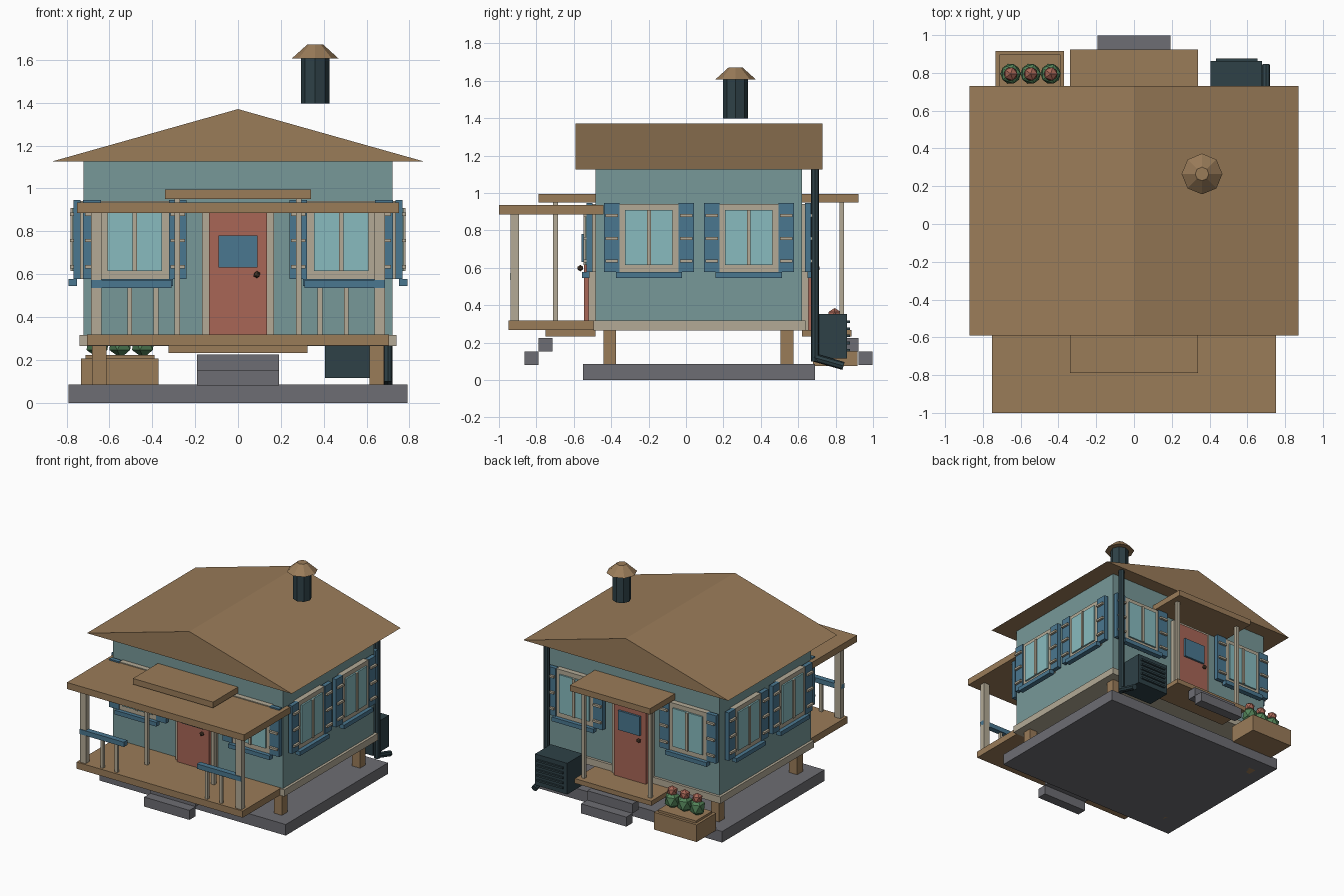
import bpy, bmesh
from mathutils import Vector, Matrix

if "Cube" in bpy.data.objects:
    bpy.data.objects.remove(bpy.data.objects["Cube"])


def material(name, r, g, b):
    lin = [((c / 255 + 0.055) / 1.055) ** 2.4 for c in (r, g, b)]
    m = bpy.data.materials.new(name)
    m.diffuse_color = (*lin, 1)
    m.use_nodes = True
    m.node_tree.nodes["Principled BSDF"].inputs["Base Color"].default_value = m.diffuse_color
    return m


TEAL = material("teal_wall", 119, 152, 152)
WOOD = material("brown_wood", 154, 124, 89)
CREAM = material("cream_trim", 179, 170, 150)
BLUE = material("blue_paint", 74, 119, 144)
GLASS = material("window_glass", 136, 187, 191)
RED = material("brick_red", 168, 102, 86)
GREY = material("grey_stone", 109, 109, 115)
DARK = material("dark_metal", 46, 65, 71)
GREEN = material("leaf_green", 82, 130, 88)
BRONZE = material("bronze", 84, 64, 48)


def make(name, bm, mat):
    bmesh.ops.recalc_face_normals(bm, faces=bm.faces)
    me = bpy.data.meshes.new(name)
    bm.to_mesh(me)
    bm.free()
    me.materials.append(mat)
    ob = bpy.data.objects.new(name, me)
    bpy.context.collection.objects.link(ob)
    return ob


def box(name, mat, x0, x1, y0, y1, z0, z1):
    bm = bmesh.new()
    size = Matrix.Diagonal((abs(x1 - x0), abs(y1 - y0), abs(z1 - z0), 1))
    mid = Matrix.Translation(((x0 + x1) / 2, (y0 + y1) / 2, (z0 + z1) / 2))
    bmesh.ops.create_cube(bm, size=1, matrix=mid @ size)
    return make(name, bm, mat)


def tube(name, mat, p0, p1, r0, r1=None, sides=8):
    p0, p1 = Vector(p0), Vector(p1)
    d = p1 - p0
    bm = bmesh.new()
    m = Matrix.Translation((p0 + p1) / 2) @ Vector((0, 0, 1)).rotation_difference(d).to_matrix().to_4x4()
    bmesh.ops.create_cone(bm, cap_ends=True, segments=sides, radius1=r0,
                          radius2=r0 if r1 is None else r1, depth=d.length, matrix=m)
    return make(name, bm, mat)


def ball(name, mat, c, r, zs=1):
    bm = bmesh.new()
    bmesh.ops.create_icosphere(bm, subdivisions=1, radius=r,
                               matrix=Matrix.Translation(c) @ Matrix.Diagonal((1, 1, zs, 1)))
    return make(name, bm, mat)


# Wall frames: u runs along the wall, d is the distance out from it
WALLS = {
    "front": lambda u, d: (u, -0.485 - d),
    "back": lambda u, d: (-u, 0.62 + d),
    "right": lambda u, d: (0.72 + d, u),
    "left": lambda u, d: (-0.72 - d, u),
}


def panel(wall, part, mat, u0, u1, d0, d1, z0, z1):
    (xa, ya), (xb, yb) = WALLS[wall](u0, d0), WALLS[wall](u1, d1)
    box(f"{wall}_{part}", mat, xa, xb, ya, yb, z0, z1)


def window(wall, c):
    panel(wall, "window_frame", CREAM, c - 0.158, c + 0.158, 0, 0.04, 0.577, 0.942)
    panel(wall, "window_glass", GLASS, c - 0.127, c + 0.127, 0.04, 0.052, 0.615, 0.908)
    panel(wall, "window_mullion", CREAM, c - 0.01, c + 0.01, 0.04, 0.062, 0.615, 0.908)
    panel(wall, "window_sill", BLUE, c - 0.177, c + 0.177, 0.03, 0.07, 0.545, 0.577)
    for s in (-1, 1):
        a, b = c + s * 0.158, c + s * 0.241
        panel(wall, "shutter", BLUE, a, b, 0.015, 0.047, 0.577, 0.945)
        for z in (0.635, 0.757, 0.88):
            panel(wall, "shutter_slat", CREAM, a + s * 0.008, b - s * 0.008, 0.047, 0.064, z - 0.008, z + 0.008)


def entrance(wall):
    # door with frame, pane and knob
    panel(wall, "door_frame", CREAM, -0.168, 0.168, 0, 0.035, 0.265, 0.925)
    panel(wall, "door", RED, -0.135, 0.135, 0.03, 0.06, 0.265, 0.895)
    panel(wall, "door_pane", BLUE, -0.092, 0.092, 0.05, 0.075, 0.632, 0.78)
    ball(f"{wall}_door_knob", BRONZE, (*WALLS[wall](0.088, 0.08), 0.598), 0.017)
    # landing, small canopy, posts and steps
    panel(wall, "landing", WOOD, -0.325, 0.325, 0, 0.265, 0.232, 0.268)
    panel(wall, "canopy", WOOD, -0.34, 0.34, 0, 0.303, 0.95, 0.995)
    for s in (-1, 1):
        panel(wall, "canopy_post", CREAM, s * 0.27, s * 0.296, 0.2, 0.226, 0.268, 0.95)
    panel(wall, "upper_step", GREY, -0.192, 0.192, 0.23, 0.303, 0.153, 0.225)
    panel(wall, "lower_step", GREY, -0.192, 0.192, 0.303, 0.378, 0.08, 0.153)


# Foundation slab, stilts, floor and walls
box("foundation_slab", GREY, -0.79, 0.79, -0.55, 0.69, 0, 0.085)
for s in (-1, 1):
    for y in (-0.408, 0.54):
        box("stilt", WOOD, s * 0.614, s * 0.682, y - 0.034, y + 0.034, 0, 0.27)
box("floor_trim", CREAM, -0.74, 0.74, -0.495, 0.64, 0.265, 0.317)
box("walls", TEAL, -0.72, 0.72, -0.485, 0.62, 0.317, 1.13)

# Gable roof
bm = bmesh.new()
gable = bm.faces.new([bm.verts.new((x, -0.59, z)) for x, z in ((-0.87, 1.125), (0.87, 1.125), (0, 1.37))])
ext = bmesh.ops.extrude_face_region(bm, geom=[gable], use_keep_orig=True)["geom"]
bmesh.ops.translate(bm, vec=(0, 1.32, 0), verts=[v for v in ext if isinstance(v, bmesh.types.BMVert)])
make("gable_roof", bm, WOOD)

# Chimney with cap, hovering over the roof
tube("chimney", DARK, (0.36, 0.265, 1.397), (0.36, 0.265, 1.61), 0.066)
tube("chimney_cap", WOOD, (0.36, 0.265, 1.607), (0.36, 0.265, 1.672), 0.108, 0.036)

# Windows and doors
for w in ("front", "back"):
    entrance(w)
    for c in (-0.481, 0.481):
        window(w, c)
for w in ("left", "right"):
    for c in (-0.198, 0.336):
        window(w, c)

# Front porch
box("porch_floor", WOOD, -0.705, 0.705, -0.95, -0.485, 0.267, 0.318)
box("porch_roof", WOOD, -0.752, 0.752, -1.0, -0.44, 0.885, 0.935)
for s in (-1, 1):
    box("porch_post", CREAM, s * 0.636, s * 0.685, -0.937, -0.893, 0.317, 0.887)
    box("porch_rail", BLUE, s * 0.31, s * 0.685, -0.942, -0.9, 0.535, 0.572)
    for x in (0.383, 0.505):
        box("porch_baluster", CREAM, s * (x - 0.011), s * (x + 0.011), -0.932, -0.91, 0.317, 0.537)

# Planter with three flowering plants
box("planter", WOOD, -0.732, -0.37, 0.68, 0.917, 0.075, 0.207)
box("planter_soil", WOOD, -0.712, -0.39, 0.7, 0.897, 0.2, 0.224)
for x in (-0.653, -0.547, -0.441):
    ball("plant", GREEN, (x, 0.795, 0.277), 0.06, 1.15)
    ball("flower", RED, (x, 0.795, 0.345), 0.04)

# Cooling unit with grille
box("cooling_unit", DARK, 0.405, 0.678, 0.67, 0.862, 0.115, 0.354)
for i in range(5):
    z = 0.16 + i * 0.038
    box("grille_slat", DARK, 0.435, 0.655, 0.86, 0.876, z - 0.007, z + 0.007)

# Drain pipe
tube("drain_pipe", DARK, (0.699, 0.69, 0.1), (0.699, 0.69, 1.128), 0.022)
tube("drain_spout", DARK, (0.699, 0.685, 0.12), (0.699, 0.842, 0.075), 0.022)
